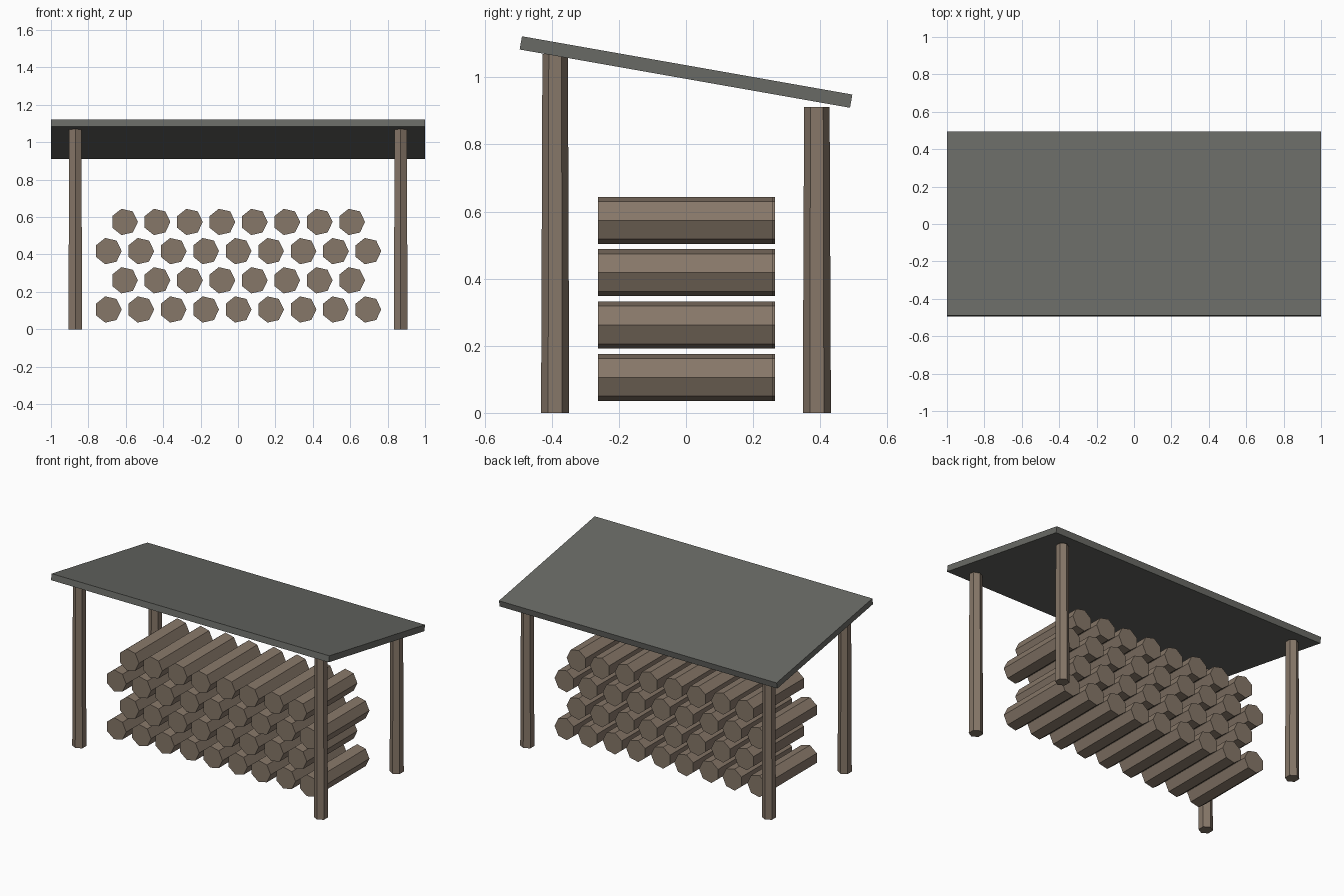
import bpy, math
from mathutils import Matrix

if "Cube" in bpy.data.objects:
    bpy.data.objects.remove(bpy.data.objects["Cube"])


def material(name, rgb):
    m = bpy.data.materials.new(name)
    m.diffuse_color = (*rgb, 1)
    m.use_nodes = True
    m.node_tree.nodes["Principled BSDF"].inputs["Base Color"].default_value = m.diffuse_color
    return m


WOOD = material("weathered_wood", (0.24, 0.185, 0.14))
ROOF = material("grey_roofing", (0.14, 0.143, 0.13))


def finish(name, mat):
    ob = bpy.context.object
    ob.name = name
    ob.data.materials.append(mat)
    return ob


# Sloping roof slab, high at the front
bpy.ops.mesh.primitive_cube_add(size=1, location=(0, 0, 1.016),
                                rotation=(math.radians(-10), 0, 0))
finish("roof", ROOF).scale = (2, 1, 0.04)

# Four tapered six-sided posts
for row, y, height in (("front", -0.39, 1.07), ("back", 0.39, 0.912)):
    for side, x in (("left", -0.87), ("right", 0.87)):
        bpy.ops.mesh.primitive_cone_add(vertices=6, radius1=0.042, radius2=0.038,
                                        depth=height, location=(x, y, height / 2))
        finish(f"{row}_{side}_post", WOOD)

# Stacked seven-sided logs in staggered rows of nine and eight
PITCH, ROW_HEIGHT = 0.1735, 0.156
for r in range(4):
    count = 9 - r % 2
    for i in range(count):
        x = (i - (count - 1) / 2) * PITCH
        y = 0.006 if (i + r) % 2 else -0.002
        bpy.ops.mesh.primitive_cylinder_add(vertices=7, radius=0.072, depth=0.52)
        log = finish(f"log_{r + 1}_{i + 1}", WOOD)
        # one corner points to +x, then the log is laid along y
        log.data.transform(Matrix.Rotation(math.radians(90), 4, 'X')
                           @ Matrix.Rotation(math.radians(-90), 4, 'Z'))
        log.location = (x, y, 0.106 + r * ROW_HEIGHT)
